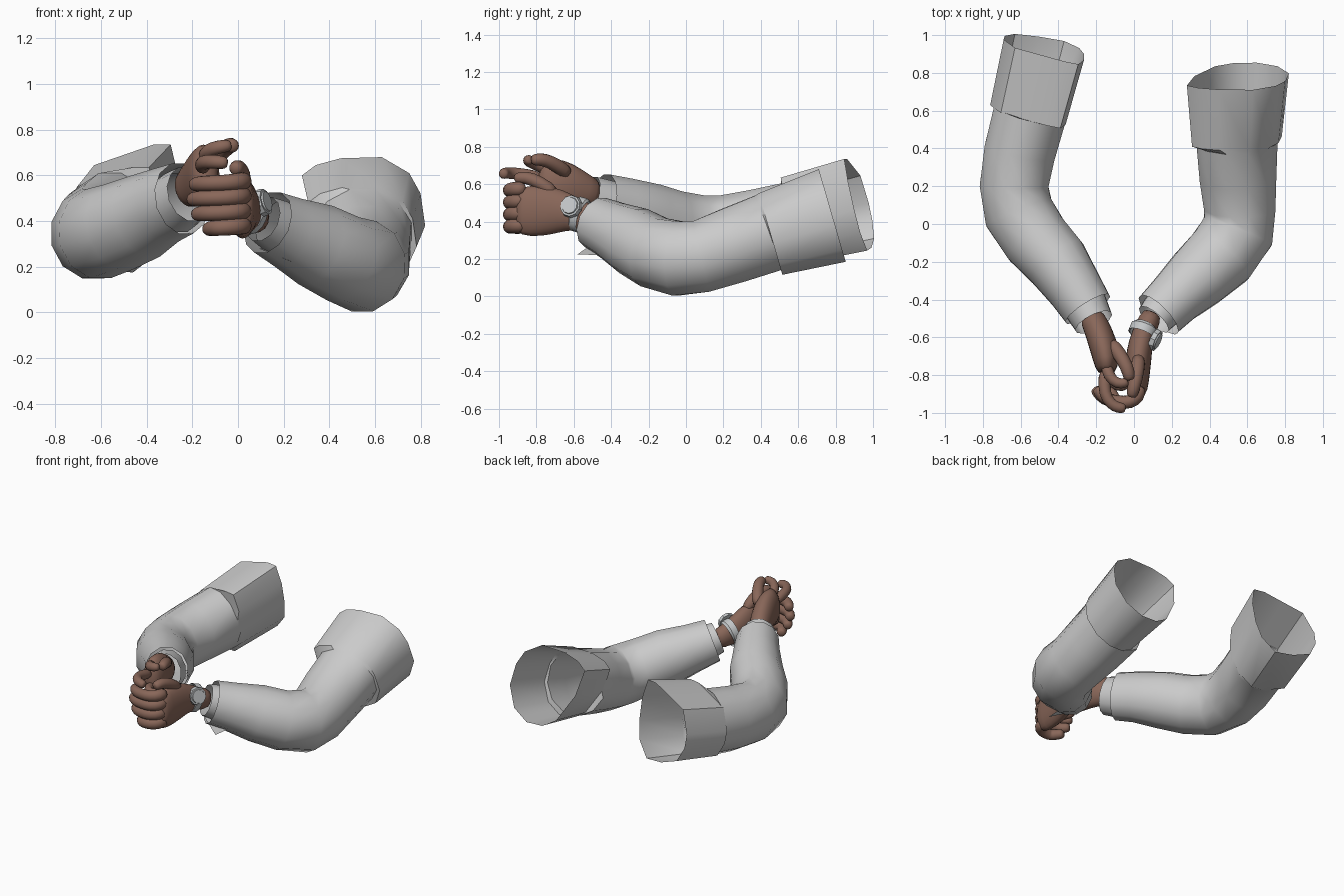
import bpy, bmesh, math
from mathutils import Vector


def material(name, rgb):
    m = bpy.data.materials.new(name)
    m.diffuse_color = (*rgb, 1)
    return m


CLOTH = material("grey_cloth", (0.6, 0.6, 0.6))
SKIN = material("brown_skin", (0.25, 0.135, 0.10))
METAL = material("watch_grey", (0.56, 0.58, 0.59))


def finish(name, bm, mat, angle=35, subdiv=0):
    bmesh.ops.recalc_face_normals(bm, faces=bm.faces)
    me = bpy.data.meshes.new(name)
    bm.to_mesh(me)
    bm.free()
    ob = bpy.data.objects.new(name, me)
    bpy.context.collection.objects.link(ob)
    me.materials.append(mat)
    bpy.ops.object.select_all(action='DESELECT')
    ob.select_set(True)
    bpy.context.view_layer.objects.active = ob
    bpy.ops.object.shade_smooth_by_angle(angle=math.radians(angle))
    if subdiv:
        mod = ob.modifiers.new("round", 'SUBSURF')
        mod.levels = mod.render_levels = subdiv
    return ob


def loft(name, stations, mat, sides=12, caps=False, subdiv=0, angle=35, head=()):
    """Skin elliptical rings (x, y, z, half width, half height), after any ready-made head rings."""
    bm = bmesh.new()
    pts = [Vector(s[:3]) for s in stations]
    rings = [[bm.verts.new(p) for p in ring] for ring in head]
    for i, s in enumerate(stations):
        t = (pts[min(i + 1, len(pts) - 1)] - pts[max(i - 1, 0)]).normalized()
        side = t.cross(Vector((0, 0, 1))).normalized()
        up = side.cross(t)
        ring = []
        for k in range(sides):
            a = 2 * math.pi * (k + 0.5) / sides
            ring.append(bm.verts.new(pts[i] + side * s[3] * math.cos(a) + up * s[4] * math.sin(a)))
        rings.append(ring)
    for r0, r1 in zip(rings, rings[1:]):
        for k in range(sides):
            j = (k + 1) % sides
            bm.faces.new((r0[k], r0[j], r1[j], r1[k]))
    if caps:
        bm.faces.new(rings[0])
        bm.faces.new(rings[-1])
    return finish(name, bm, mat, angle, subdiv)


def opening(outline, centre, lean_x, lean_z, step, scale):
    """Shoulder opening on a tilted plane, and its smaller copy at the step."""
    c, e = Vector(centre), Vector(step)
    ring = [Vector((x, c.y + lean_x * (x - c.x) + lean_z * (z - c.z), z)) for x, z in outline]
    return ring, [e + (p - c) * scale for p in ring]


def finger(name, path, r=0.034):
    """Rounded tube that tapers toward the tip."""
    n = len(path) - 1
    st = [(*p, r * (1.15 - 0.2 * i / n), r * (1.15 - 0.2 * i / n)) for i, p in enumerate(path)]
    a, b = Vector(path[-2]), Vector(path[-1])
    tip = b + (b - a).normalized() * r * 0.5
    st.append((*tip, r * 0.6, r * 0.6))
    loft(name, st, SKIN, 8, True, 1, 180)


# Sleeves: boxy shoulder part, small step, bent elbow, tapering forearm
right_top = opening(
    [(0.28, 0.60), (0.34, 0.645), (0.45, 0.675), (0.63, 0.68), (0.75, 0.61), (0.80, 0.52),
     (0.82, 0.38), (0.76, 0.25), (0.65, 0.185), (0.53, 0.19), (0.43, 0.25), (0.32, 0.43)],
    (0.55, 0.78, 0.44), 0, -0.29, (0.545, 0.45, 0.34), 0.88)
loft("right_sleeve", [
    (0.545, 0.44, 0.340, 0.222, 0.218), (0.55, 0.25, 0.272, 0.21, 0.21),
    (0.56, 0.08, 0.213, 0.195, 0.2), (0.55, -0.04, 0.202, 0.2, 0.205),
    (0.46, -0.17, 0.235, 0.195, 0.195), (0.34, -0.28, 0.295, 0.178, 0.188),
    (0.22, -0.39, 0.35, 0.152, 0.16), (0.13, -0.48, 0.393, 0.142, 0.144)], CLOTH, head=right_top)
left_top = opening(
    [(-0.69, 0.50), (-0.63, 0.645), (-0.50, 0.69), (-0.37, 0.735), (-0.295, 0.735), (-0.265, 0.61),
     (-0.265, 0.46), (-0.29, 0.34), (-0.37, 0.245), (-0.50, 0.26), (-0.63, 0.31), (-0.685, 0.41)],
    (-0.465, 0.935, 0.485), -0.2, -0.22, (-0.55, 0.59, 0.40), 0.94)
loft("left_sleeve", [
    (-0.552, 0.58, 0.398, 0.2, 0.222), (-0.605, 0.38, 0.365, 0.195, 0.213),
    (-0.635, 0.2, 0.345, 0.188, 0.203), (-0.61, 0.06, 0.345, 0.192, 0.203),
    (-0.52, -0.08, 0.375, 0.185, 0.197), (-0.41, -0.20, 0.42, 0.175, 0.19),
    (-0.315, -0.34, 0.47, 0.152, 0.17), (-0.245, -0.45, 0.498, 0.14, 0.162)], CLOTH, head=left_top)

# Shirt cuffs peeking out of the sleeves
loft("right_cuff", [(0.17, -0.43, 0.375, 0.115, 0.12),
                    (0.105, -0.505, 0.41, 0.1, 0.105)], CLOTH)
loft("left_cuff", [(-0.27, -0.41, 0.48, 0.125, 0.14),
                   (-0.213, -0.52, 0.52, 0.108, 0.128)], CLOTH)

# Loose cloth flap under the right cuff
bm = bmesh.new()
bm.faces.new([bm.verts.new(v) for v in (
    (0.09, -0.50, 0.28), (0.23, -0.58, 0.225), (0.24, -0.46, 0.22), (0.12, -0.40, 0.28))])
finish("cuff_flap", bm, CLOTH)

# Palms and wrists
loft("right_hand", [
    (0.105, -0.46, 0.40, 0.06, 0.072), (0.06, -0.55, 0.428, 0.062, 0.078),
    (0.035, -0.63, 0.45, 0.067, 0.105), (0.022, -0.72, 0.46, 0.073, 0.137),
    (0.02, -0.83, 0.455, 0.062, 0.143), (0.018, -0.92, 0.46, 0.05, 0.13)],
    SKIN, 12, True, 1, 180)
loft("left_hand", [
    (-0.235, -0.47, 0.535, 0.068, 0.085), (-0.2, -0.54, 0.555, 0.072, 0.1),
    (-0.165, -0.63, 0.59, 0.08, 0.13), (-0.145, -0.72, 0.605, 0.074, 0.145),
    (-0.145, -0.80, 0.61, 0.05, 0.125)],
    SKIN, 12, True, 1, 180)

# Right fingers wrap around the left hand, bending square at the knuckles
for i, (z, end) in enumerate(((0.57, -0.19), (0.505, -0.2), (0.44, -0.18), (0.375, -0.13))):
    finger(f"right_finger_{i + 1}", [
        (0.03, -0.85, z + 0.005), (0.022, -0.92, z + 0.005), (-0.02, -0.945, z),
        (-0.08, -0.945, z - 0.005), (end * 0.8, -0.93, z - 0.005), (end, -0.88, z - 0.01)], 0.038)
finger("right_thumb", [(0.025, -0.69, 0.54), (0.02, -0.78, 0.61),
                       (0.0, -0.86, 0.64), (-0.01, -0.9, 0.63)], 0.037)

# Left fingers: some on top, the rest tucked inside the grip
finger("left_index", [(-0.15, -0.76, 0.63), (-0.16, -0.86, 0.65), (-0.145, -0.93, 0.66),
                      (-0.1, -0.97, 0.66), (-0.06, -0.975, 0.655)], 0.033)
finger("left_thumb", [(-0.13, -0.62, 0.65), (-0.075, -0.69, 0.7),
                      (-0.035, -0.76, 0.735), (-0.025, -0.81, 0.73)], 0.038)
finger("left_middle", [(-0.15, -0.73, 0.67), (-0.135, -0.81, 0.71),
                       (-0.085, -0.85, 0.725), (-0.045, -0.84, 0.73)], 0.032)
for i in range(2):
    z = 0.55 - 0.07 * i
    finger(f"left_finger_{i + 1}", [(-0.14, -0.75, z), (-0.12, -0.85, z),
                                    (-0.06, -0.87, z), (-0.03, -0.83, z)], 0.032)

# Watch: strap around the right wrist, with a ten-sided face
loft("watch_strap", [
    (0.058, -0.548, 0.43, 0.068, 0.085), (0.057, -0.55, 0.431, 0.078, 0.095),
    (0.042, -0.588, 0.442, 0.078, 0.095), (0.041, -0.59, 0.443, 0.068, 0.085)], METAL, 14)
normal = Vector((0.87, -0.4, 0.25)).normalized()
rot = normal.to_track_quat('Z', 'Y').to_matrix().to_4x4()
for name, r, depth, off in (("watch_case", 0.062, 0.026, 0.0), ("watch_face", 0.048, 0.008, 0.016)):
    bm = bmesh.new()
    bmesh.ops.create_cone(bm, cap_ends=True, segments=10, radius1=r, radius2=r * 0.93, depth=depth)
    bmesh.ops.transform(bm, matrix=rot, verts=bm.verts)
    bmesh.ops.translate(bm, vec=Vector((0.112, -0.615, 0.482)) + normal * off, verts=bm.verts)
    finish(name, bm, METAL)
